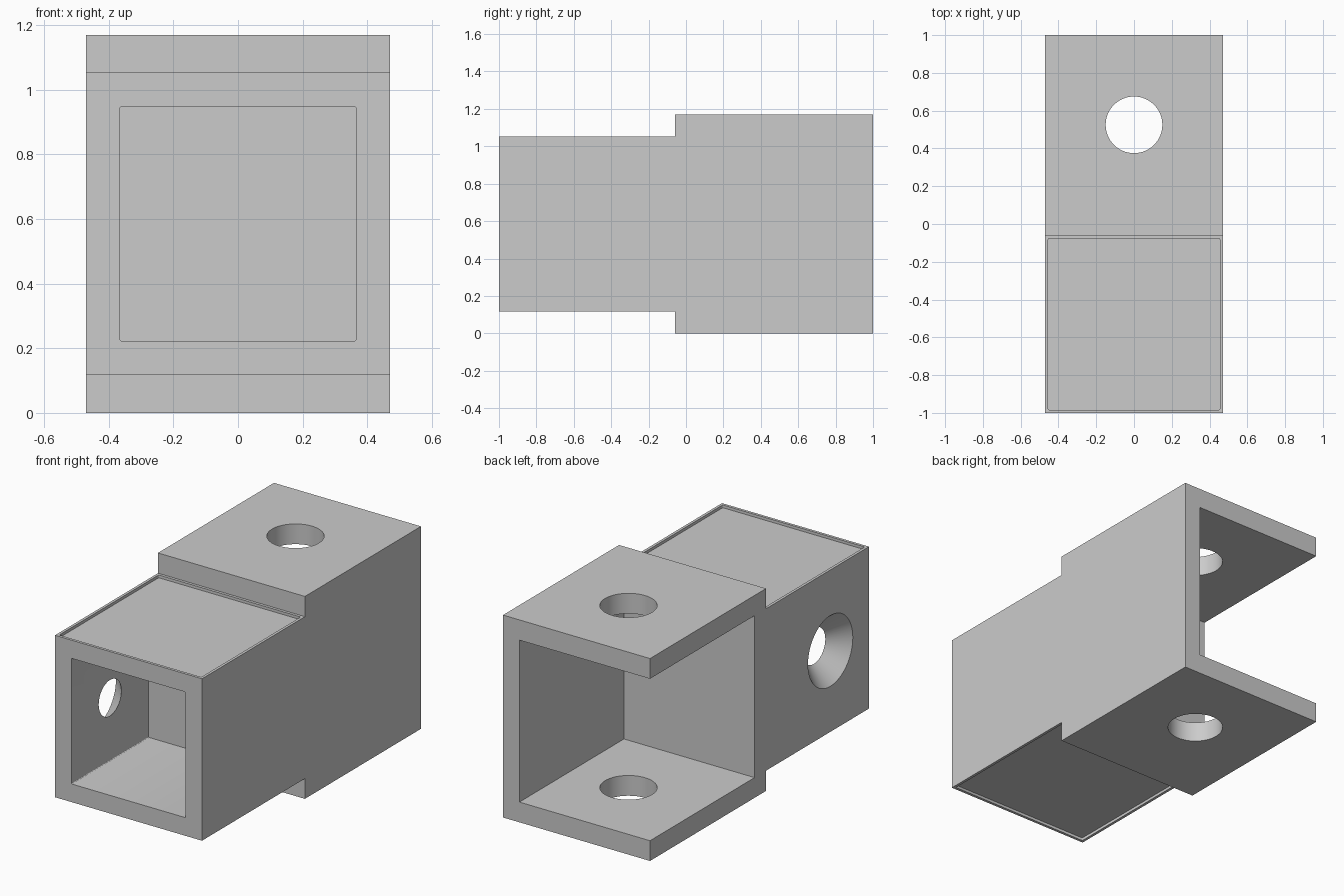
import bpy
import bmesh
from mathutils import Matrix, Vector

if "Cube" in bpy.data.objects:
    bpy.data.objects.remove(bpy.data.objects["Cube"], do_unlink=True)

HALF = 0.47             # half width of the bracket
TOP = 1.17              # height of the tall rear fork
MID = TOP / 2
STEP = 0.117            # step between the fork and the front box
STEP_Y = -0.06
WALL = 0.105
POCKET_END = -0.295
HOLE_Y = (POCKET_END - 1) / 2

grey = bpy.data.materials.new("light grey")
grey.use_nodes = True
grey.diffuse_color = (0.6, 0.6, 0.6, 1)
grey.node_tree.nodes["Principled BSDF"].inputs["Base Color"].default_value = (0.6, 0.6, 0.6, 1)


def finish(name, bm):
    bmesh.ops.recalc_face_normals(bm, faces=bm.faces)
    mesh = bpy.data.meshes.new(name)
    bm.to_mesh(mesh)
    bm.free()
    mesh.materials.append(grey)
    obj = bpy.data.objects.new(name, mesh)
    bpy.context.collection.objects.link(obj)
    return obj


def box(name, low, high, round_axis=None, radius=0.006):
    """Box between two corners, with edges along one axis rounded."""
    low, high = Vector(low), Vector(high)
    bm = bmesh.new()
    bmesh.ops.create_cube(bm, size=1)
    bmesh.ops.scale(bm, vec=high - low, verts=bm.verts)
    bmesh.ops.translate(bm, vec=(low + high) / 2, verts=bm.verts)
    if round_axis is not None:
        edges = [e for e in bm.edges
                 if abs((e.verts[0].co - e.verts[1].co)[round_axis]) > 1e-4]
        bmesh.ops.bevel(bm, geom=edges, offset=radius, segments=3,
                        profile=0.5, affect='EDGES')
    return finish(name, bm)


def cone(name, centre, r1, r2, depth, axis='Z'):
    turn = Matrix.Rotation(1.5707963, 4, 'Y') if axis == 'X' else Matrix()
    bm = bmesh.new()
    bmesh.ops.create_cone(bm, cap_ends=True, segments=64, radius1=r1, radius2=r2,
                          depth=depth, matrix=Matrix.Translation(centre) @ turn)
    return finish(name, bm)


# Stepped body: side profile extruded across the width
profile = [(-1, STEP), (STEP_Y, STEP), (STEP_Y, 0), (1, 0),
           (1, TOP), (STEP_Y, TOP), (STEP_Y, TOP - STEP), (-1, TOP - STEP)]
bm = bmesh.new()
face = bm.faces.new([bm.verts.new((-HALF, y, z)) for y, z in profile])
side = bmesh.ops.extrude_face_region(bm, geom=[face])
bmesh.ops.translate(bm, vec=(2 * HALF, 0, 0),
                    verts=[v for v in side["geom"] if isinstance(v, bmesh.types.BMVert)])
body = finish("socket_bracket", bm)

cutters = [
    # Rear fork opening, open at the back and on the -x side
    box("fork_opening", (-1, STEP_Y + WALL, STEP), (HALF - WALL, 2, TOP - STEP)),
    # Square front socket
    box("front_socket", (-HALF + WALL, -2, STEP + WALL),
        (HALF - WALL, POCKET_END, TOP - STEP - WALL), round_axis=1),
    # Pin hole through both fork plates
    cone("pin_hole", (0, 0.525, MID), 0.15, 0.15, 3),
    # Countersunk screw hole in the -x wall of the socket
    cone("screw_hole", (-HALF + WALL / 2, HOLE_Y, MID), 0.2056, 0.1024, WALL + 0.002, 'X'),
]
# Shallow rimmed recesses on the top and bottom of the front box
RIM, DEEP = 0.016, 0.016
for name, z in (("bottom_recess", STEP), ("top_recess", TOP - STEP)):
    cutters.append(box(name, (-HALF + RIM, -1 + RIM, z - DEEP),
                       (HALF - RIM, STEP_Y - RIM, z + DEEP), round_axis=2))

# Apply the cuts and remove the cutters
bpy.context.view_layer.objects.active = body
for cutter in cutters:
    cutter.hide_render = True
    mod = body.modifiers.new(cutter.name, 'BOOLEAN')
    mod.operation, mod.solver, mod.object = 'DIFFERENCE', 'EXACT', cutter
    bpy.ops.object.modifier_apply(modifier=mod.name)
    bpy.data.objects.remove(cutter, do_unlink=True)

bpy.ops.object.select_all(action='DESELECT')
body.select_set(True)
bpy.ops.object.shade_smooth_by_angle(angle=0.5)
